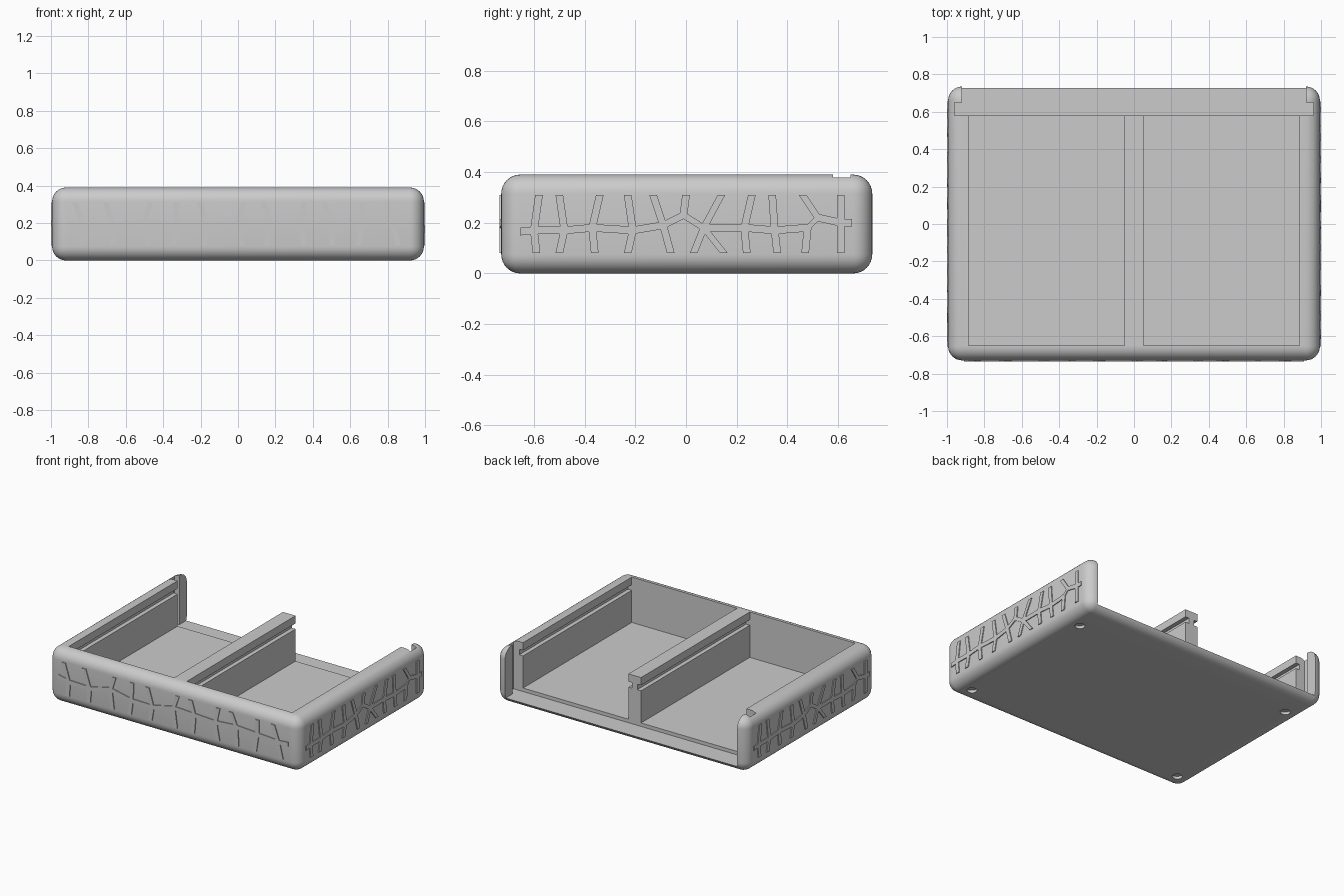
import bpy, bmesh, random
from mathutils import Vector

cube = bpy.data.objects.get("Cube")
if cube:
    bpy.data.objects.remove(cube, do_unlink=True)

grey = bpy.data.materials.new("plain grey")
grey.use_nodes = True
grey.diffuse_color = (0.6, 0.6, 0.6, 1)
grey.node_tree.nodes["Principled BSDF"].inputs["Base Color"].default_value = (0.6, 0.6, 0.6, 1)


def add_object(name, bm):
    bmesh.ops.recalc_face_normals(bm, faces=bm.faces)
    mesh = bpy.data.meshes.new(name)
    bm.to_mesh(mesh)
    bm.free()
    mesh.materials.append(grey)
    obj = bpy.data.objects.new(name, mesh)
    bpy.context.collection.objects.link(obj)
    return obj


def box(name, low, high, radius=0):
    low, high = Vector(low), Vector(high)
    bm = bmesh.new()
    bmesh.ops.create_cube(bm, size=1)
    for v in bm.verts:
        v.co = (low + high) / 2 + v.co * (high - low)
    if radius:
        bmesh.ops.bevel(bm, geom=bm.edges[:], offset=radius, segments=8,
                        profile=0.5, affect='EDGES')
    return add_object(name, bm)


def disc(name, x, y, radius, depth):
    bm = bmesh.new()
    bmesh.ops.create_cone(bm, cap_ends=True, segments=32, radius1=radius,
                          radius2=radius, depth=depth * 2)
    bmesh.ops.translate(bm, verts=bm.verts, vec=(x, y, 0))
    return add_object(name, bm)


# Rounded tray block
SIDE, FRONT, BACK, TOP = 0.994, -0.729, 0.735, 0.39
tray = box("tray_body", (-SIDE, FRONT, 0), (SIDE, BACK, TOP), 0.075)

# Compartments with lid grooves, leaving the divider between them
cutters = []
for s in (-1, 1):
    for name, inner, outer, bottom, top in (("compartment", 0.05, 0.885, 0.065, 0.5),
                                            ("lid_groove", 0.02, 0.915, 0.295, 0.335)):
        xs = sorted((s * inner, s * outer))
        cutters.append(box(name + "_cutter", (xs[0], -0.65, bottom), (xs[1], 0.6, top)))
    # Round recesses for feet
    for y in (-0.6, 0.49):
        cutters.append(disc("foot_recess_cutter", s * 0.87, y, 0.033, 0.02))

# Back panel slot and open back
cutters.append(box("panel_slot_cutter", (-0.96, 0.58, 0.04), (0.96, 0.65, 0.5)))
cutters.append(box("back_opening_cutter", (-0.92, 0.63, 0.04), (0.92, 0.8, 0.5)))

bpy.context.view_layer.objects.active = tray
for cutter in cutters:
    cutter.hide_render = True
    mod = tray.modifiers.new("cut", 'BOOLEAN')
    mod.operation, mod.solver, mod.object = 'DIFFERENCE', 'EXACT', cutter
    bpy.ops.object.modifier_apply(modifier=mod.name)
    bpy.data.objects.remove(cutter, do_unlink=True)

bpy.ops.object.select_all(action='DESELECT')
tray.select_set(True)
bpy.ops.object.shade_smooth_by_angle(angle=0.6)

# Branching raised ribs: a spine with branches cut level at top and bottom
LOW, HIGH, HALF = 0.08, 0.31, 0.015


def rib_panel(name, nodes, ends, place):
    """nodes: (u, z, tops, bottoms); place maps (u, z, height) to a point."""
    bm = bmesh.new()

    def rib(a, b, du, dz):
        outline = [(a[0] - du, a[1] - dz), (b[0] - du, b[1] - dz),
                   (b[0] + du, b[1] + dz), (a[0] + du, a[1] + dz)]
        rings = [[bm.verts.new(place(u, z, h)) for u, z in outline] for h in (-0.01, 0.006)]
        bm.faces.new(rings[0])
        bm.faces.new(rings[1])
        for i in range(4):
            j = (i + 1) % 4
            bm.faces.new((rings[0][i], rings[0][j], rings[1][j], rings[1][i]))

    spine = [ends[0]] + [n[:2] for n in nodes] + [ends[1]]
    for a, b in zip(spine, spine[1:]):
        rib(a, b, 0, HALF)
    for u, z, tops, bottoms in nodes:
        for t in tops:
            rib((u, z), (t, HIGH), HALF, 0)
        for b in bottoms:
            rib((u, z), (b, LOW), HALF, 0)
    return add_object(name, bm)


# Side ribs, the same pattern turned half round for the other side
side_nodes = [
    (-0.60, 0.17, [-0.58], [-0.59]),
    (-0.48, 0.17, [-0.50], [-0.50]),
    (-0.37, 0.18, [-0.34], [-0.36]),
    (-0.21, 0.17, [-0.23], [-0.23]),
    (-0.09, 0.19, [-0.13], [-0.06]),
    (-0.01, 0.23, [0.0], []),
    (0.07, 0.18, [0.14], [0.03, 0.15]),
    (0.23, 0.18, [0.26], [0.24]),
    (0.35, 0.17, [0.34], [0.36]),
    (0.48, 0.18, [], [0.47]),
    (0.52, 0.22, [0.46], []),
    (0.61, 0.20, [0.61], [0.61]),
]
side_ends = ((-0.655, 0.165), (0.655, 0.2))
for name, s in (("left_side_ribs", 1), ("right_side_ribs", -1)):
    rib_panel(name, side_nodes, side_ends,
              lambda u, z, h, s=s: (s * (SIDE + h), s * u, z))

# Front ribs
rng = random.Random(4)
front_nodes = []
for i in range(11):
    u = -0.83 + i * 0.166
    front_nodes.append((u, rng.uniform(0.17, 0.22),
                        [u + rng.uniform(-0.05, 0.05)], [u + rng.uniform(-0.03, 0.03)]))
rib_panel("front_ribs", front_nodes, ((-0.91, 0.2), (0.91, 0.2)),
          lambda u, z, h: (u, FRONT - h, z))
